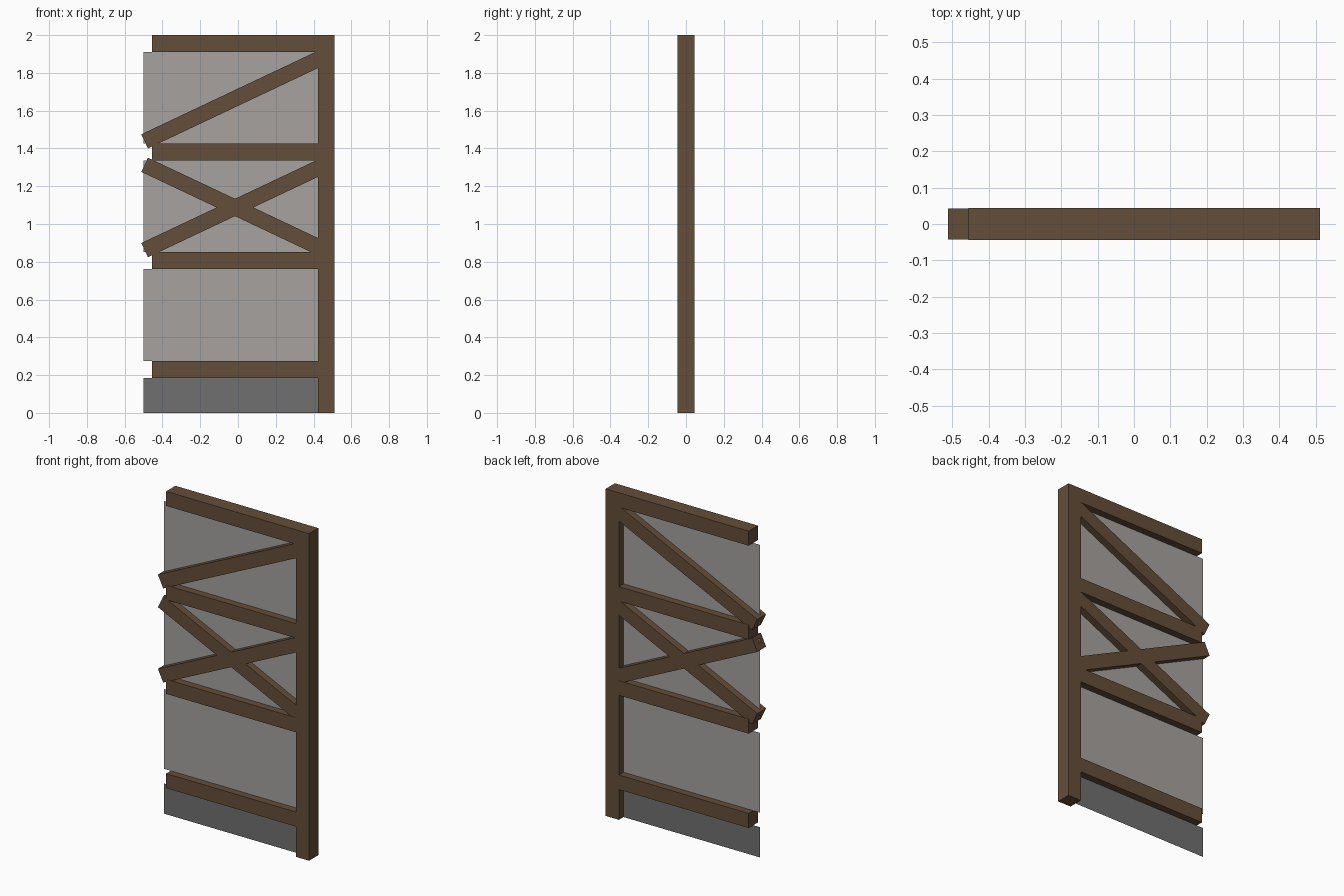
import bpy, math

if "Cube" in bpy.data.objects:
    bpy.data.objects.remove(bpy.data.objects["Cube"])


def material(name, r, g, b):
    m = bpy.data.materials.new(name)
    m.diffuse_color = (r, g, b, 1)
    m.use_nodes = True
    m.node_tree.nodes["Principled BSDF"].inputs["Base Color"].default_value = m.diffuse_color
    return m


wood = material("dark_wood", 0.127, 0.076, 0.041)
plaster = material("plaster", 0.381, 0.362, 0.347)
stone = material("stone_grey", 0.162, 0.162, 0.162)


def beam(name, x, z, length, height, depth, angle=0.0):
    """Wooden box centred at (x, 0, z), tilted in the wall plane."""
    bpy.ops.mesh.primitive_cube_add(size=1, location=(x, 0, z))
    ob = bpy.context.object
    ob.name = name
    ob.scale = (length, depth, height)
    bpy.ops.object.transform_apply(location=False, rotation=False, scale=True)
    ob.rotation_euler.y = -angle
    ob.data.materials.append(wood)


def panel(name, z0, z1, mat):
    """Single-sheet wall infill at y = 0, facing the front."""
    x0, x1 = -0.5, 0.43
    me = bpy.data.meshes.new(name)
    me.from_pydata([(x0, 0, z0), (x1, 0, z0), (x1, 0, z1), (x0, 0, z1)], [], [(0, 1, 2, 3)])
    me.materials.append(mat)
    bpy.context.collection.objects.link(bpy.data.objects.new(name, me))


T = 0.089                      # timber thickness
LEFT, RIGHT = -0.455, 0.423    # clear span of the rails
MID = (LEFT + RIGHT) / 2

# Corner post
beam("corner_post", RIGHT + T / 2, 1.0, T, 2.0, T)

# Horizontal rails
rails = {"bottom_rail": 0.2295, "lower_middle_rail": 0.806,
         "upper_middle_rail": 1.3815, "top_rail": 1.9555}
for name, z in rails.items():
    beam(name, MID, z, RIGHT - LEFT, T, T)

# Diagonal braces
tilt = math.radians(25.3)
for name, z, a in (("upper_brace", 1.6635, tilt),
                   ("cross_brace_rising", 1.0875, tilt),
                   ("cross_brace_falling", 1.0875, -tilt)):
    beam(name, MID, z, 1.058, 0.083, 0.085, a)

# Infill panels between the rails, stone base below
zs = list(rails.values())
panel("stone_base", 0.0, zs[0] - T / 2, stone)
for name, lo, hi in zip(("lower_panel", "middle_panel", "upper_panel"), zs, zs[1:]):
    panel(name, lo + T / 2, hi - T / 2, plaster)
